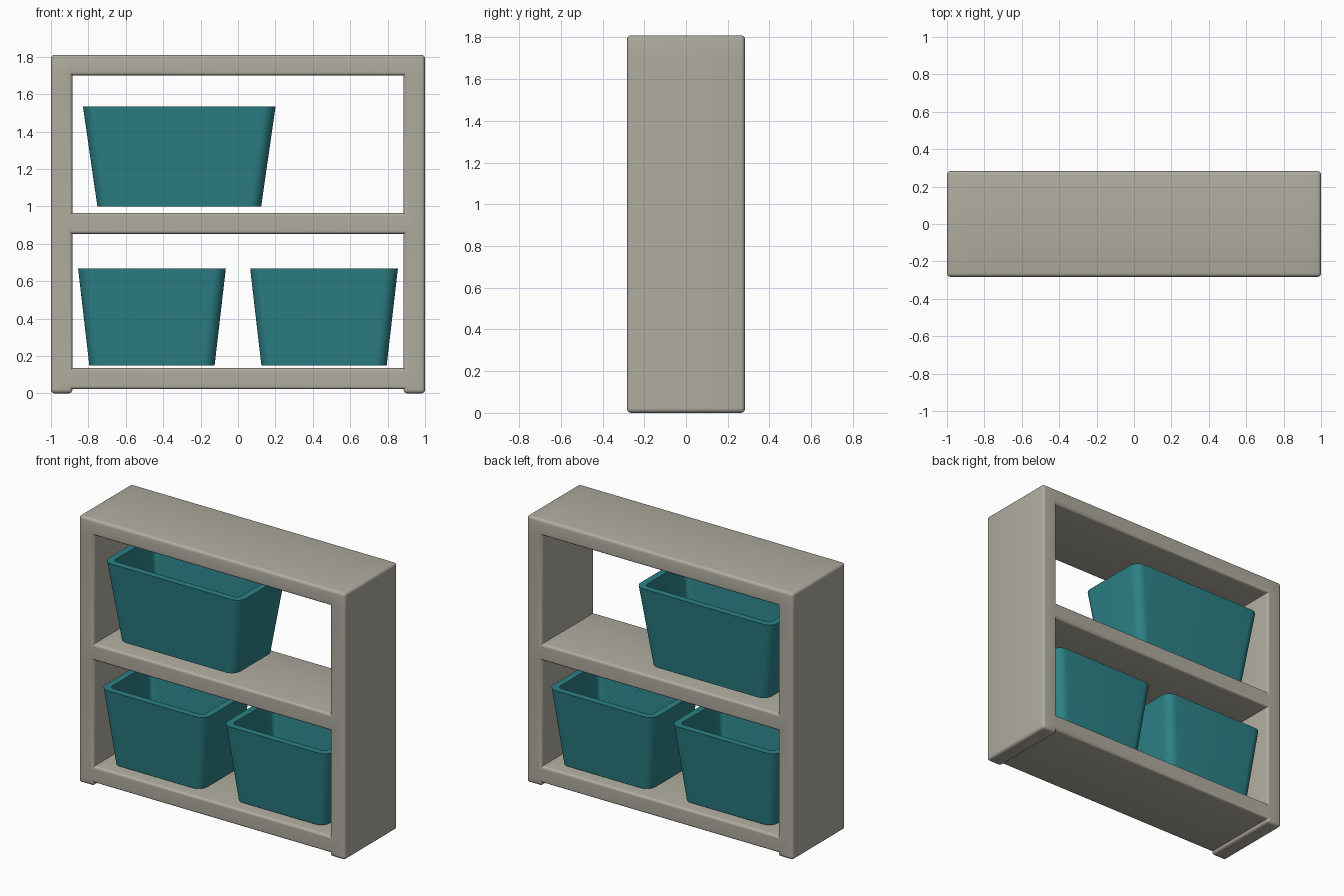
import bpy, bmesh, math

if "Cube" in bpy.data.objects:
    bpy.data.objects.remove(bpy.data.objects["Cube"])

def material(name, color):
    m = bpy.data.materials.new(name)
    m.diffuse_color = (*color, 1)
    m.use_nodes = True
    m.node_tree.nodes["Principled BSDF"].inputs["Base Color"].default_value = m.diffuse_color
    return m

beige = material("beige", (0.43, 0.41, 0.345))
teal = material("teal", (0.025, 0.22, 0.24))

def finish(bm, name, mat, angle):
    me = bpy.data.meshes.new(name)
    bm.to_mesh(me)
    bm.free()
    me.materials.append(mat)
    for p in me.polygons:
        p.use_smooth = True
    me.set_sharp_from_angle(angle=math.radians(angle))
    ob = bpy.data.objects.new(name, me)
    bpy.context.collection.objects.link(ob)
    return ob

# Shelf frame: one welded solid made from a grid of front-view cells
def build_frame():
    D = 0.283
    xs = [-1, -0.885, 0.885, 1]
    zs = [0, 0.022, 0.135, 0.852, 0.965, 1.7, 1.81]
    # side panels fill every row; shelves fill rows 1, 3 and 5
    solid = {(i, j) for i in range(3) for j in range(6) if i != 1 or j in (1, 3, 5)}
    bm = bmesh.new()
    verts = {}

    def v(i, j, y):
        if (i, j, y) not in verts:
            verts[i, j, y] = bm.verts.new((xs[i], y, zs[j]))
        return verts[i, j, y]

    for i, j in solid:
        c = [(i, j), (i + 1, j), (i + 1, j + 1), (i, j + 1)]
        bm.faces.new([v(*p, -D) for p in c])
        bm.faces.new([v(*p, D) for p in reversed(c)])
        for k, (di, dj) in enumerate([(0, -1), (1, 0), (0, 1), (-1, 0)]):
            if (i + di, j + dj) not in solid:
                a, b = c[k], c[(k + 1) % 4]
                bm.faces.new([v(*a, -D), v(*a, D), v(*b, D), v(*b, -D)])
    bmesh.ops.recalc_face_normals(bm, faces=bm.faces)
    bm.normal_update()
    # round the outward edges only
    edges = [e for e in bm.edges if e.calc_face_angle_signed() > 0.5]
    bmesh.ops.bevel(bm, geom=edges, offset=0.02, offset_type='OFFSET', segments=4,
                    profile=0.5, affect='EDGES', clamp_overlap=False)
    return finish(bm, "shelf_frame", beige, 40)

# Rounded rectangle ring of vertices
def ring(bm, cx, hx, hy, z, r, n=8):
    out = []
    for q, (sx, sy) in enumerate([(1, 1), (-1, 1), (-1, -1), (1, -1)]):
        for k in range(n + 1):
            a = math.pi / 2 * (q + k / n)
            out.append(bm.verts.new((cx + sx * (hx - r) + r * math.cos(a),
                                     sy * (hy - r) + r * math.sin(a), z)))
    return out

# Open tapered storage bin
def build_bin(name, cx, z0, z1, top, base, wall=0.045, r=0.065):
    bm = bmesh.new()
    f = wall / (z1 - z0)
    floor = [base[k] + (top[k] - base[k]) * f - wall for k in (0, 1)]
    ri = r - 0.035
    loops = [ring(bm, cx, *base, z0, r),
             ring(bm, cx, *top, z1, r),
             ring(bm, cx, top[0] - wall, top[1] - wall, z1, ri),
             ring(bm, cx, *floor, z0 + wall, ri)]
    for a, b in zip(loops, loops[1:]):
        for k in range(len(a)):
            m = (k + 1) % len(a)
            bm.faces.new([a[k], a[m], b[m], b[k]])
    bm.faces.new(list(reversed(loops[0])))
    bm.faces.new(loops[-1])
    bmesh.ops.recalc_face_normals(bm, faces=bm.faces)
    return finish(bm, name, teal, 35)

build_frame()
build_bin("upper_bin", -0.314, 1.0, 1.535, (0.515, 0.265), (0.438, 0.215))
for side, s in (("left", -1), ("right", 1)):
    build_bin("lower_bin_" + side, 0.46 * s, 0.15, 0.668, (0.395, 0.265), (0.335, 0.215))
